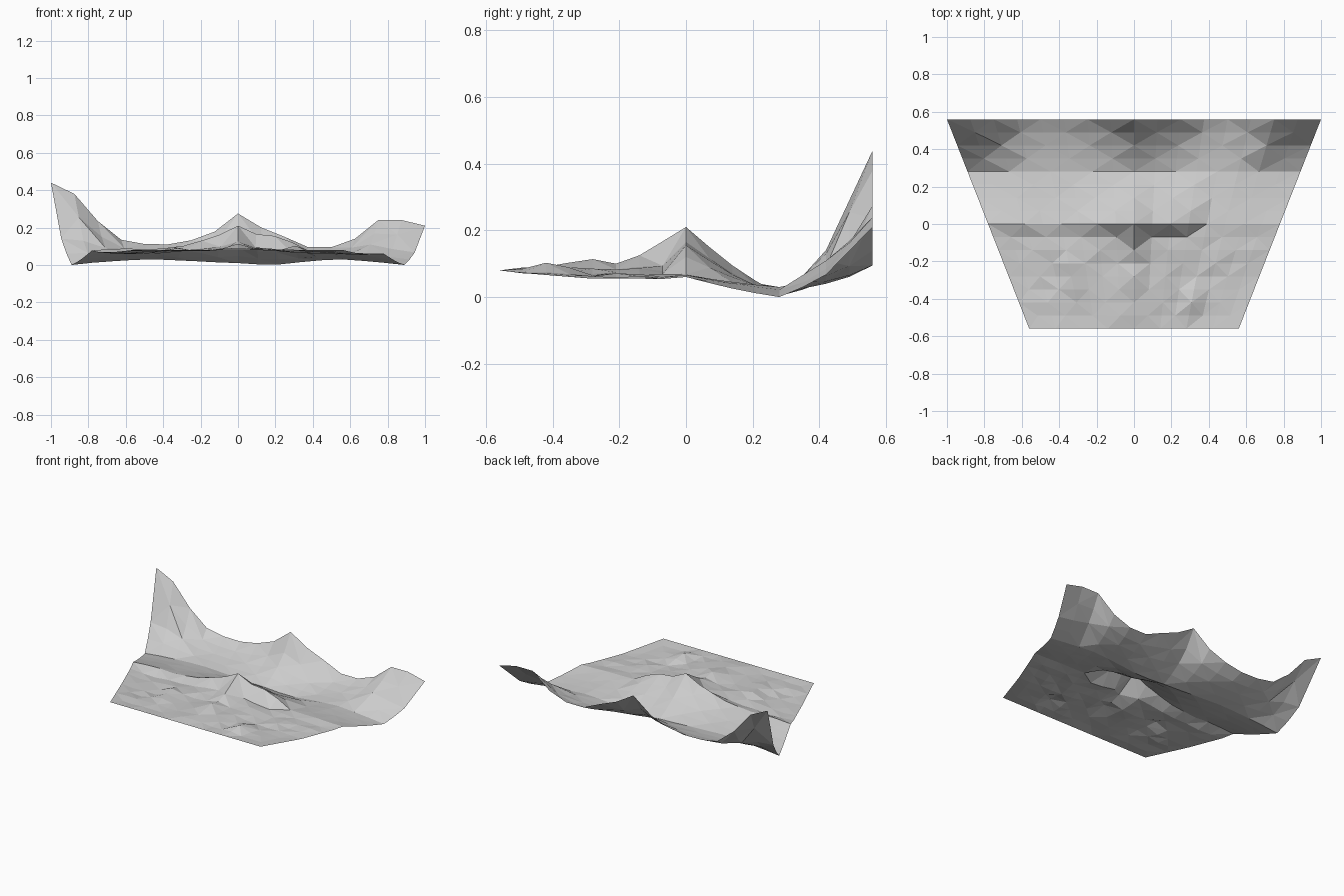
import bpy, bmesh, random
from math import exp

if "Cube" in bpy.data.objects:
    bpy.data.objects.remove(bpy.data.objects["Cube"])

random.seed(4)
N = 16                      # cells along each direction
HALF = 0.56                 # half depth of the sheet

# Height profiles from left to right along the main rows
BACK = [.44, .38, .235, .135, .112, .11, .132, .178, .275, .20, .15, .095, .095, .14, .24, .24, .21]
VALLEY = [0, .012, .02, .027, .03, .025, .02, .014, .01, .003, .003, .015, .025, .03, .022, .012, 0]
RIDGE = [.078, .085, .088, .082, .09, .102, .13, .162, .21, .165, .155, .12, .068, .066, .066, .062, .06]
SHELF = [.068, .062, .06, .066, .07, .075, .078, .085, .095, .085, .078, .072, .065, .062, .06, .058, .055]
# Share of the back / ridge profile reached in the rows beside the valley
RISE_EDGE = [0, .14, .32, .66, 1]
RISE_NEAR = [0, .14, .33, .61, 1]
RISE_FOLD = [0, .20, .40, .67, 1]
RISE_MID = [0, .13, .31, .57, 1]
RISES = {0: RISE_EDGE, 1: RISE_EDGE, 2: RISE_NEAR, 14: RISE_FOLD, 15: RISE_EDGE, 16: RISE_EDGE}
FALL = [1, .70, .42, .19, 0]
# Isolated bumps on the front shelf: column, row, height
BUMPS = [(4, 5, .025), (4, 4, .025), (4, 3, .012), (8, 4, .018), (8, 3, .01),
         (12, 2, .028), (12, 3, .02), (12, 1, .01), (13, 5, .01)]


def lerp(a, b, t):
    return a + (b - a) * t


def height(i, j):
    if j >= 12:             # back slope
        return lerp(VALLEY[i], BACK[i], RISES.get(i, RISE_MID)[j - 12])
    if j >= 8:              # slope from the ridge to the valley
        return lerp(VALLEY[i], RIDGE[i], FALL[j - 8])
    if j == 0:              # straight front edge
        return .08
    # front shelf with a central spur below the peak
    z = lerp(.08, SHELF[i], min(1, j / 4))
    if i == 8 and j > 4:
        return (.1, .125, .167)[j - 5]
    z += exp(-((i - 8) / 1.6) ** 2) * max(0, j - 5) * .01
    z += sum(h for a, b, h in BUMPS if (a, b) == (i, j))
    if 0 < i < N:
        z += random.uniform(-.005, .007)
    return z


# Terrain sheet: tapered grid of flat triangles with alternating diagonals
bm = bmesh.new()
grid = []
for j in range(N + 1):
    v = j / N
    half_width = lerp(.56, 1, v)
    grid.append([bm.verts.new(((2 * i / N - 1) * half_width, (2 * v - 1) * HALF, height(i, j)))
                 for i in range(N + 1)])
for j in range(N):
    for i in range(N):
        a, b = grid[j][i], grid[j][i + 1]
        d, c = grid[j + 1][i], grid[j + 1][i + 1]
        tris = ((a, b, c), (a, c, d)) if (i + j) % 2 == 0 else ((a, b, d), (b, c, d))
        for t in tris:
            bm.faces.new(t)

mesh = bpy.data.meshes.new("terrain")
bm.to_mesh(mesh)
bm.free()
bpy.context.collection.objects.link(bpy.data.objects.new("terrain", mesh))
